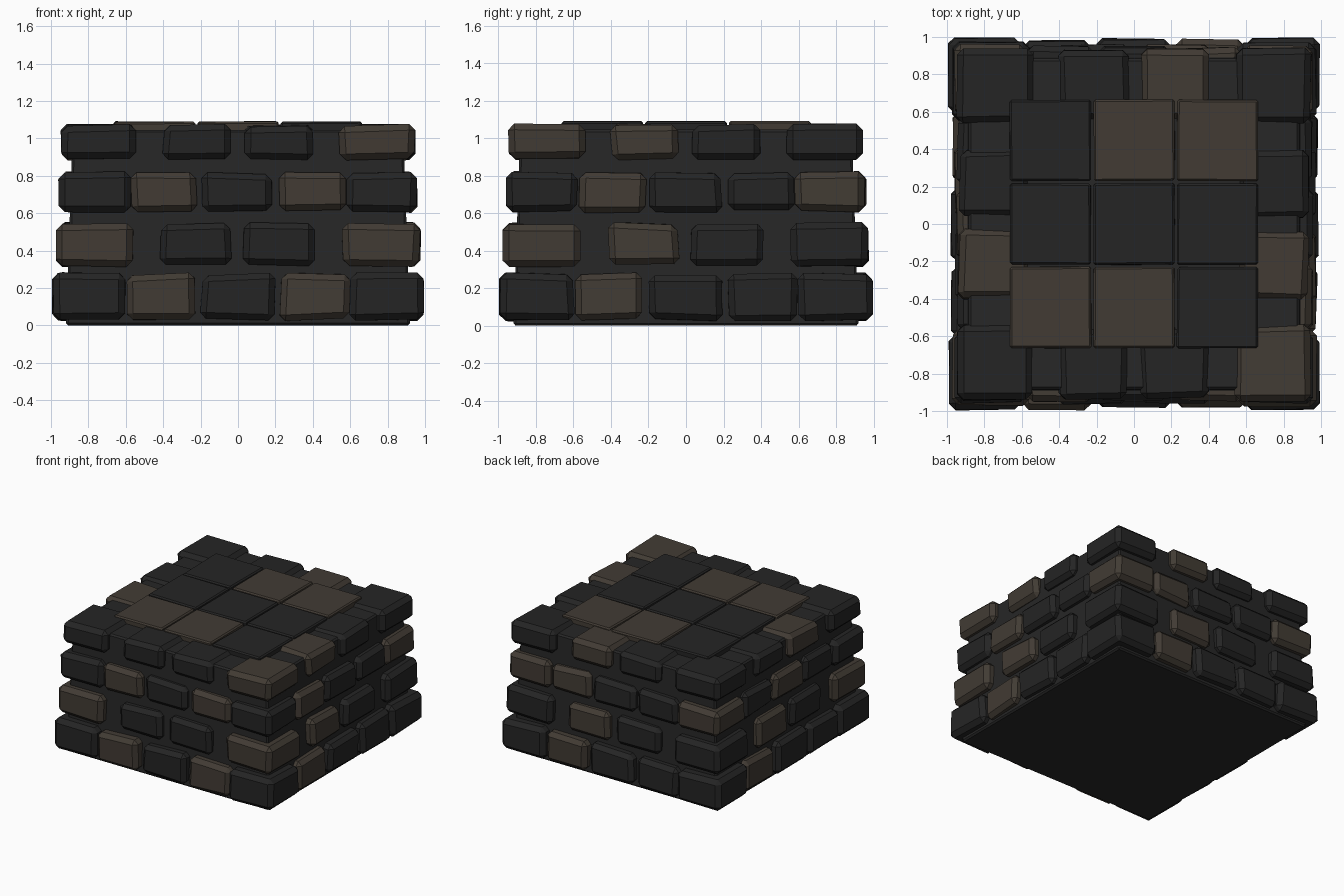
import bpy, bmesh, math, random
from mathutils import Matrix, Vector

random.seed(4)
if "Cube" in bpy.data.objects:
    bpy.data.objects.remove(bpy.data.objects["Cube"], do_unlink=True)


def material(name, rgb):
    m = bpy.data.materials.new(name)
    m.use_nodes = True
    color = (*rgb, 1)
    m.diffuse_color = color
    bsdf = m.node_tree.nodes["Principled BSDF"]
    bsdf.inputs["Base Color"].default_value = color
    bsdf.inputs["Roughness"].default_value = 0.9
    return m


STONE = {"D": material("dark stone", (0.018, 0.018, 0.018)),
         "L": material("brown stone", (0.054, 0.044, 0.034))}
MORTAR = material("mortar", (0.020, 0.020, 0.020))


def block(name, low, high, mat, bevel, jitter=0.0, turn=0, taper=1.0):
    """Bevelled box between two corners, roughened inwards, turned about z."""
    low, high = Vector(low), Vector(high)
    mid, size = (low + high) / 2, high - low
    bm = bmesh.new()
    bmesh.ops.create_cube(bm, size=1)
    for v in bm.verts:
        top = v.co.z > 0
        for i in range(3):
            v.co[i] *= size[i]
            v.co[i] -= math.copysign(random.uniform(0, jitter), v.co[i])
        if top:
            v.co.x *= taper
            v.co.y *= taper
        v.co += mid
    bmesh.ops.bevel(bm, geom=bm.edges[:], offset=bevel, segments=1,
                    affect='EDGES', clamp_overlap=True)
    bm.transform(Matrix.Rotation(turn * math.pi / 2, 4, 'Z'))
    mesh = bpy.data.meshes.new(name)
    bm.to_mesh(mesh)
    bm.free()
    mesh.materials.append(mat)
    ob = bpy.data.objects.new(name, mesh)
    bpy.context.collection.objects.link(ob)
    return ob


# Mortar core behind the bricks
block("core", (-0.92, -0.92, 0), (0.92, 0.92, 1.045), MORTAR, 0.012, taper=0.96)

# Courses: bottom, top, half width, brick colours of the four sides in turn
# (each side starts with its corner brick)
COURSES = [
    (0.02, 0.285, 1.0, ("DLDL", "DLDD", "DLDD", "DLDD")),
    (0.31, 0.555, 0.98, ("LDD", "LLD", "DLD", "DLD")),
    (0.60, 0.825, 0.965, ("DLDL", "DLDD", "LLDD", "LDLD")),
    (0.88, 1.08, 0.952, ("DDD", "LLD", "DLD", "DDL")),
]
CLOSE_SPANS = [(-0.605, -0.215), (-0.205, 0.205), (0.215, 0.605)]
OPEN_SPANS = [(-0.43, -0.03), (0.02, 0.43)]
SIDES = ("front", "left", "back", "right")

for n, (z0, z1, half, sides) in enumerate(COURSES, 1):
    for turn, colours in enumerate(sides):
        close = len(colours) == 4
        label = f"course_{n}_{SIDES[turn]}"
        reach = half * (0.59 if close else 0.56)
        block(f"{label}_corner_brick", (-half, -half, z0), (-reach, -reach, z1),
              STONE[colours[0]], 0.034, 0.016, turn)
        spans = CLOSE_SPANS if close else OPEN_SPANS
        for k, (a, b) in enumerate(spans):
            face = half - random.uniform(0, 0.015)
            block(f"{label}_brick_{k + 1}", (a * half, -face, z0),
                  (b * half, -0.55, z1), STONE[colours[k + 1]], 0.032, 0.02, turn)

# Paving slabs on top, front row first
for j, row in enumerate(("LLD", "DDD", "DLL")):
    for i, c in enumerate(row):
        x, y = (i - 1) * 0.447, (j - 1) * 0.447
        block(f"top_slab_{j + 1}_{i + 1}", (x - 0.22, y - 0.22, 1.0),
              (x + 0.22, y + 0.22, 1.092), STONE[c], 0.01, 0.006)
